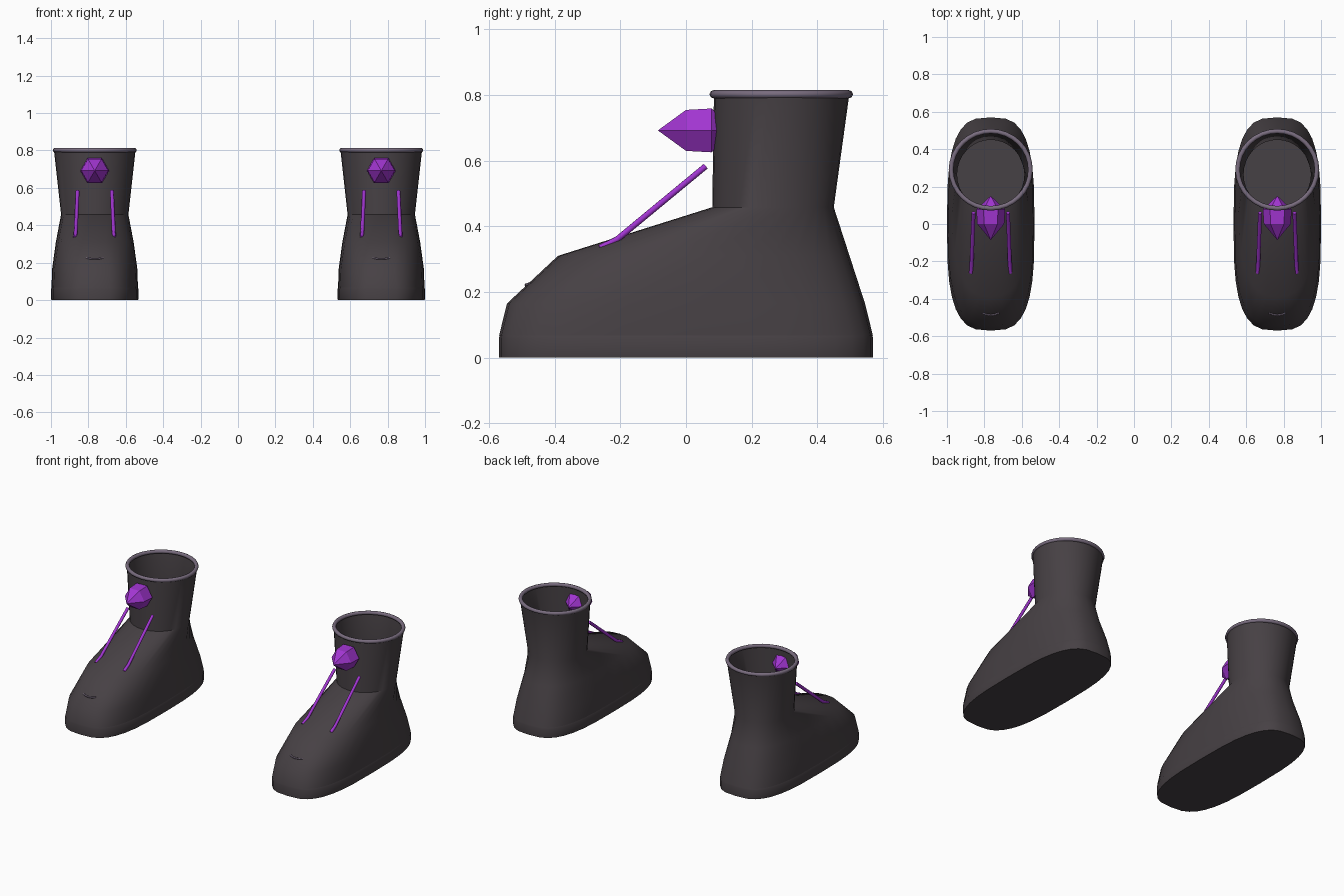
import bpy, bmesh, math
from mathutils import Vector

if "Cube" in bpy.data.objects:
    bpy.data.objects.remove(bpy.data.objects["Cube"])

SEG = 32


def material(name, rgb):
    m = bpy.data.materials.new(name)
    m.diffuse_color = (*rgb, 1)
    m.use_nodes = True
    m.node_tree.nodes["Principled BSDF"].inputs["Base Color"].default_value = m.diffuse_color
    return m


leather = material("dark leather", (0.062, 0.052, 0.058))
trim = material("grey trim", (0.19, 0.15, 0.21))
purple = material("purple crystal", (0.36, 0.036, 0.64))


def ring(half_x, front, back, z, power=2.0):
    """Superellipse outline between two y limits."""
    pts = []
    for i in range(SEG):
        a = 2 * math.pi * i / SEG
        c, s = math.cos(a), math.sin(a)
        x = math.copysign(abs(c) ** (2 / power), c) * half_x
        y = math.copysign(abs(s) ** (2 / power), s) * (back - front) / 2
        pts.append(Vector((x, y + (front + back) / 2, z)))
    return pts


def loft(name, rings, mat, cx, cap_start=False, cap_end=False, angle=None):
    """Bridge equal-length rings into one surface."""
    bm = bmesh.new()
    rows = [[bm.verts.new(p) for p in r] for r in rings]
    n = len(rows[0])
    for a, b in zip(rows, rows[1:]):
        for i in range(n):
            j = (i + 1) % n
            bm.faces.new((a[i], a[j], b[j], b[i]))
    if cap_start:
        bm.faces.new(rows[0][::-1])
    if cap_end:
        bm.faces.new(rows[-1])
    bmesh.ops.remove_doubles(bm, verts=bm.verts, dist=1e-5)
    if cap_start and cap_end:
        bmesh.ops.recalc_face_normals(bm, faces=bm.faces)
    me = bpy.data.meshes.new(name)
    bm.to_mesh(me)
    bm.free()
    return finish(bpy.data.objects.new(name, me), mat, cx, angle)


def finish(ob, mat, cx, angle=None):
    if ob.name not in bpy.context.collection.objects:
        bpy.context.collection.objects.link(ob)
    ob.data.materials.append(mat)
    ob.location.x = cx
    if angle:
        bpy.ops.object.select_all(action='DESELECT')
        ob.select_set(True)
        bpy.context.view_layer.objects.active = ob
        bpy.ops.object.shade_smooth_by_angle(angle=math.radians(angle))
    return ob


def tube(name, pts, radius, mat, cx):
    """Round bar following a few points."""
    cu = bpy.data.curves.new(name, 'CURVE')
    cu.dimensions = '3D'
    cu.bevel_depth = radius
    cu.bevel_resolution = 1
    cu.use_fill_caps = True
    sp = cu.splines.new('POLY')
    sp.points.add(len(pts) - 1)
    for p, co in zip(sp.points, pts):
        p.co = (*co, 1)
    return finish(bpy.data.objects.new(name, cu), mat, cx)


def hexagon(y, r):
    return [Vector((r * math.cos(k * math.pi / 3), y, 0.692 + r * math.sin(k * math.pi / 3)))
            for k in range(6)]


def boot(side, cx):
    # Foot and open ankle shaft
    loft(side + "_boot_upper", [
        ring(0.231, -0.569, 0.569, 0.068, 3.1),
        ring(0.228, -0.545, 0.545, 0.165, 2.9),
        ring(0.208, -0.39, 0.498, 0.31, 2.5),
        ring(0.18, 0.08, 0.45, 0.458, 2.0),
        ring(0.218, 0.085, 0.497, 0.80, 2.0)], leather, cx, angle=40)

    # Sole slab with softened edges
    loft(side + "_sole", [
        ring(0.232, -0.57, 0.57, 0.0, 3.1),
        ring(0.234, -0.57, 0.57, 0.01, 3.1),
        ring(0.234, -0.57, 0.57, 0.058, 3.1),
        ring(0.229, -0.566, 0.566, 0.071, 3.1)], leather, cx, True, True, 40)

    # Rolled rim around the opening
    rim = []
    for k in range(9):
        a = 2 * math.pi * k / 8
        d = 0.0125 * math.cos(a)
        rim.append(ring(0.212 + d, 0.29 - 0.206 - d, 0.29 + 0.206 + d,
                        0.802 + 0.0125 * math.sin(a)))
    loft(side + "_rim", rim, trim, cx, angle=60)

    # Faceted crystal passing through the front of the shaft
    loft(side + "_crystal", [
        hexagon(-0.085, 0.0005), hexagon(0.0, 0.072),
        hexagon(0.078, 0.077), hexagon(0.15, 0.0005)], purple, cx, True, True)

    # Paired laces from instep to shaft
    for s, label in ((-1, "left"), (1, "right")):
        tube(f"{side}_{label}_lace", [
            (s * 0.092, 0.06, 0.583), (s * 0.102, -0.21, 0.36),
            (s * 0.105, -0.262, 0.334)], 0.0105, purple, cx)

    # Small curved seam on the toe
    tube(side + "_toe_seam", [
        (0.045 * t, -0.487 + 0.012 * t * t, 0.221 + 0.004 * t * t)
        for t in (-1, -0.5, 0, 0.5, 1)], 0.005, trim, cx)


boot("left", -0.766)
boot("right", 0.766)
